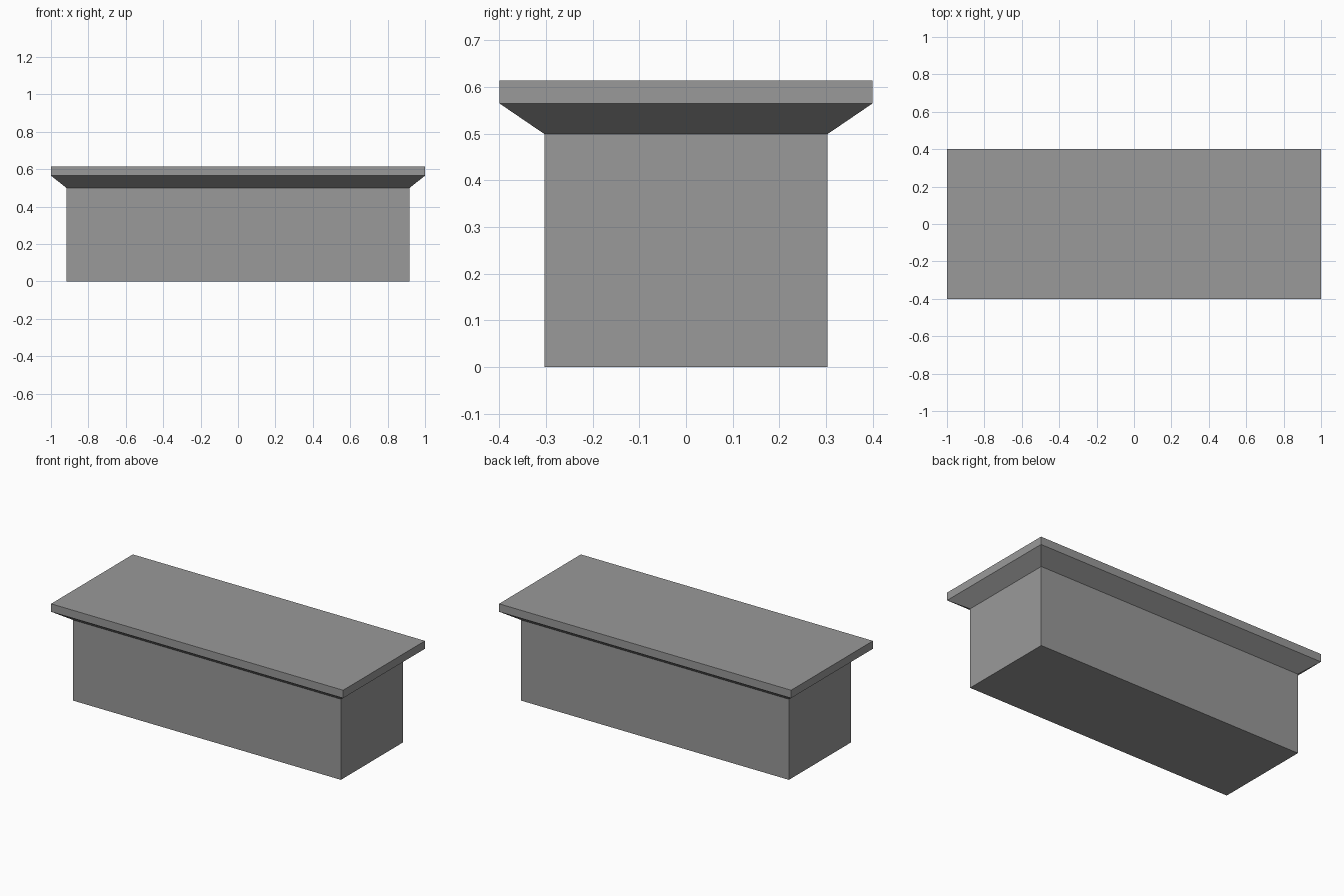
import bpy
import bmesh

cube = bpy.data.objects.get("Cube")
if cube:
    bpy.data.objects.remove(cube, do_unlink=True)

# One plain grey for the whole piece
grey = bpy.data.materials.new("stone_grey")
grey.use_nodes = True
colour = (0.32, 0.32, 0.32, 1)
grey.diffuse_color = colour
grey.node_tree.nodes["Principled BSDF"].inputs["Base Color"].default_value = colour


def stack(name, sections):
    """Closed solid through rectangles given as (half width, half depth, height)."""
    bm = bmesh.new()
    rings = [[bm.verts.new((sx * w, sy * d, z))
              for sx, sy in ((-1, -1), (1, -1), (1, 1), (-1, 1))]
             for w, d, z in sections]
    bm.faces.new(rings[0][::-1])
    bm.faces.new(rings[-1])
    for low, high in zip(rings, rings[1:]):
        for i in range(4):
            j = (i + 1) % 4
            bm.faces.new((low[i], low[j], high[j], high[i]))
    mesh = bpy.data.meshes.new(name)
    bm.to_mesh(mesh)
    bm.free()
    mesh.materials.append(grey)
    obj = bpy.data.objects.new(name, mesh)
    bpy.context.collection.objects.link(obj)
    return obj


# Block, flared moulding and flat slab as one continuous solid
stack("counter_block", [
    (0.917, 0.303, 0),
    (0.917, 0.303, 0.499),
    (1, 0.4, 0.565),
    (1, 0.4, 0.614),
])
